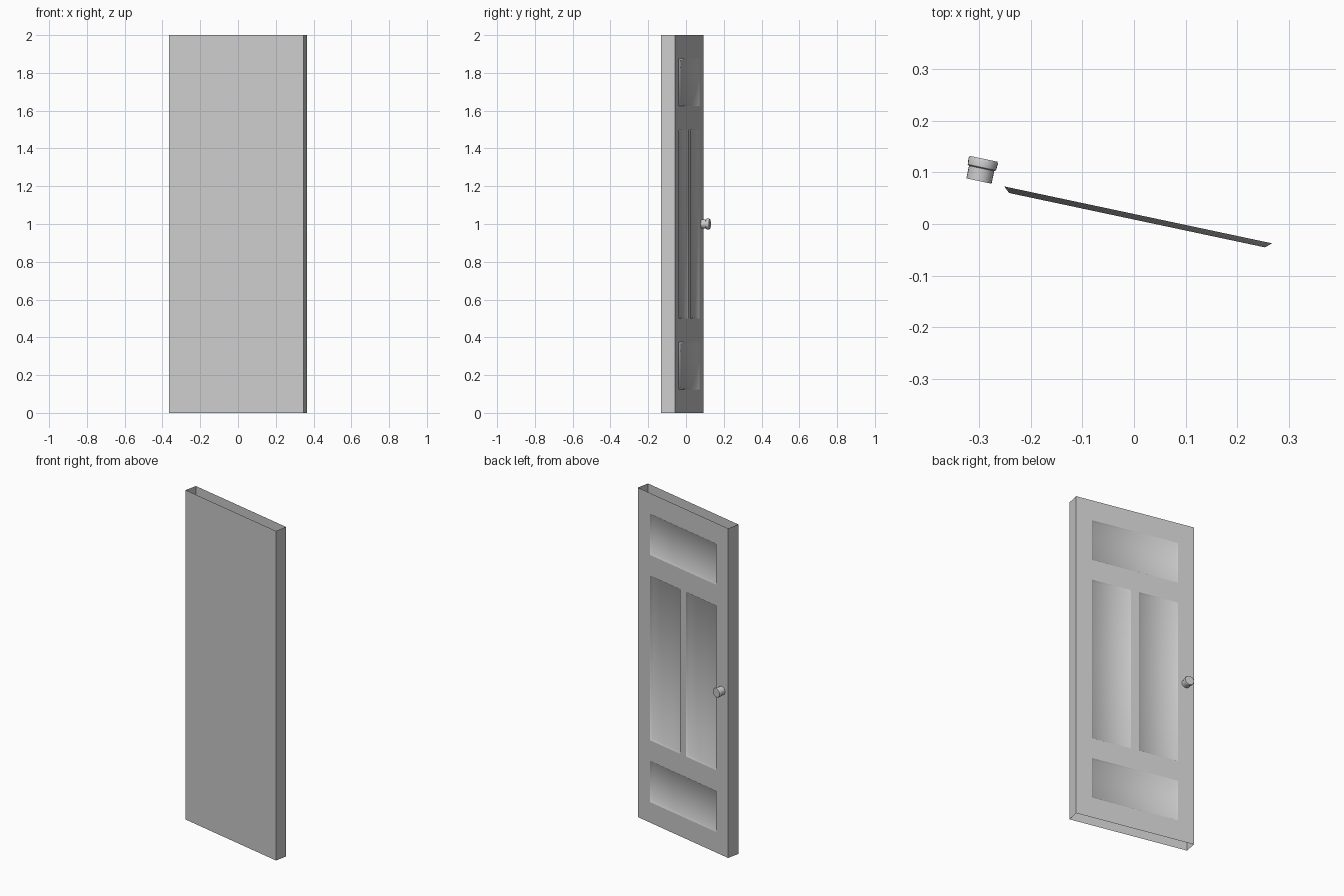
import bpy, bmesh, math

cube = bpy.data.objects.get("Cube")
if cube:
    bpy.data.objects.remove(cube, do_unlink=True)

# Door dimensions, in the door's own frame: x across, y towards the panelled face
HALF_W, HALF_T, HEIGHT = 0.364, 0.0385, 2.0
PANEL_X, MULLION_X = 0.265, 0.025
ROWS = [(0.125, 0.375), (0.5, 1.5), (1.625, 1.875)]
BEVEL, DEPTH = 0.012, 0.0105
SWING = math.radians(-12)

grey = bpy.data.materials.new("light_grey")
grey.use_nodes = True
grey.diffuse_color = (0.6, 0.6, 0.6, 1)
grey.node_tree.nodes["Principled BSDF"].inputs["Base Color"].default_value = (0.6, 0.6, 0.6, 1)


def add_object(name, bm, smooth_angle=None):
    mesh = bpy.data.meshes.new(name)
    bm.to_mesh(mesh)
    bm.free()
    mesh.materials.append(grey)
    if smooth_angle:
        mesh.polygons.foreach_set("use_smooth", [True] * len(mesh.polygons))
        mesh.set_sharp_from_angle(angle=math.radians(smooth_angle))
    obj = bpy.data.objects.new(name, mesh)
    obj.location.y = -0.02
    obj.rotation_euler.z = SWING
    bpy.context.collection.objects.link(obj)
    return obj


def rectangle(bm, x0, x1, z0, z1, y):
    """Four corners of an upright rectangle, wound to face the back."""
    return [bm.verts.new((x, y, z)) for x, z in ((x0, z0), (x0, z1), (x1, z1), (x1, z0))]


# Shell: front sheet and two edges, open at top and bottom
bm = bmesh.new()
outline = [(-HALF_W, HALF_T), (-HALF_W, -HALF_T), (HALF_W, -HALF_T), (HALF_W, HALF_T)]
low = [bm.verts.new((x, y, 0)) for x, y in outline]
high = [bm.verts.new((x, y, HEIGHT)) for x, y in outline]
for i in range(3):
    bm.faces.new((low[i], low[i + 1], high[i + 1], high[i]))
add_object("door_shell", bm)

# Back frame: stiles, rails and the middle mullion
bm = bmesh.new()
bars = [(-HALF_W, -PANEL_X, 0, HEIGHT), (PANEL_X, HALF_W, 0, HEIGHT)]
levels = [0] + [z for row in ROWS for z in row] + [HEIGHT]
bars += [(-PANEL_X, PANEL_X, a, b) for a, b in zip(levels[::2], levels[1::2])]
bars.append((-MULLION_X, MULLION_X, *ROWS[1]))
for bar in bars:
    bm.faces.new(rectangle(bm, *bar, HALF_T))
add_object("back_frame", bm)

# Recessed panels with sloping borders
panels = {
    "bottom_panel": (-PANEL_X, PANEL_X, *ROWS[0]),
    "right_panel": (-PANEL_X, -MULLION_X, *ROWS[1]),
    "left_panel": (MULLION_X, PANEL_X, *ROWS[1]),
    "top_panel": (-PANEL_X, PANEL_X, *ROWS[2]),
}
for name, (x0, x1, z0, z1) in panels.items():
    bm = bmesh.new()
    rim = rectangle(bm, x0, x1, z0, z1, HALF_T)
    floor = rectangle(bm, x0 + BEVEL, x1 - BEVEL, z0 + BEVEL, z1 - BEVEL, HALF_T - DEPTH)
    bm.faces.new(floor)
    for i in range(4):
        j = (i + 1) % 4
        bm.faces.new((rim[i], rim[j], floor[j], floor[i]))
    add_object(name, bm, 60)

# Knob: a turned profile of (radius, distance from the door)
bm = bmesh.new()
SIDES = 24
profile = [(0.025, 0), (0.025, 0.025), (0.028, 0.027), (0.029, 0.04), (0.027, 0.044)]
rings = []
for radius, out in profile:
    turns = [math.tau * i / SIDES for i in range(SIDES)]
    rings.append([bm.verts.new((-0.315 + radius * math.cos(t), HALF_T + out,
                                1 + radius * math.sin(t))) for t in turns])
for a, b in zip(rings, rings[1:]):
    for i in range(SIDES):
        j = (i + 1) % SIDES
        bm.faces.new((a[i], b[i], b[j], a[j]))
bm.faces.new(rings[-1])
bmesh.ops.recalc_face_normals(bm, faces=bm.faces)
add_object("door_knob", bm, 35)
